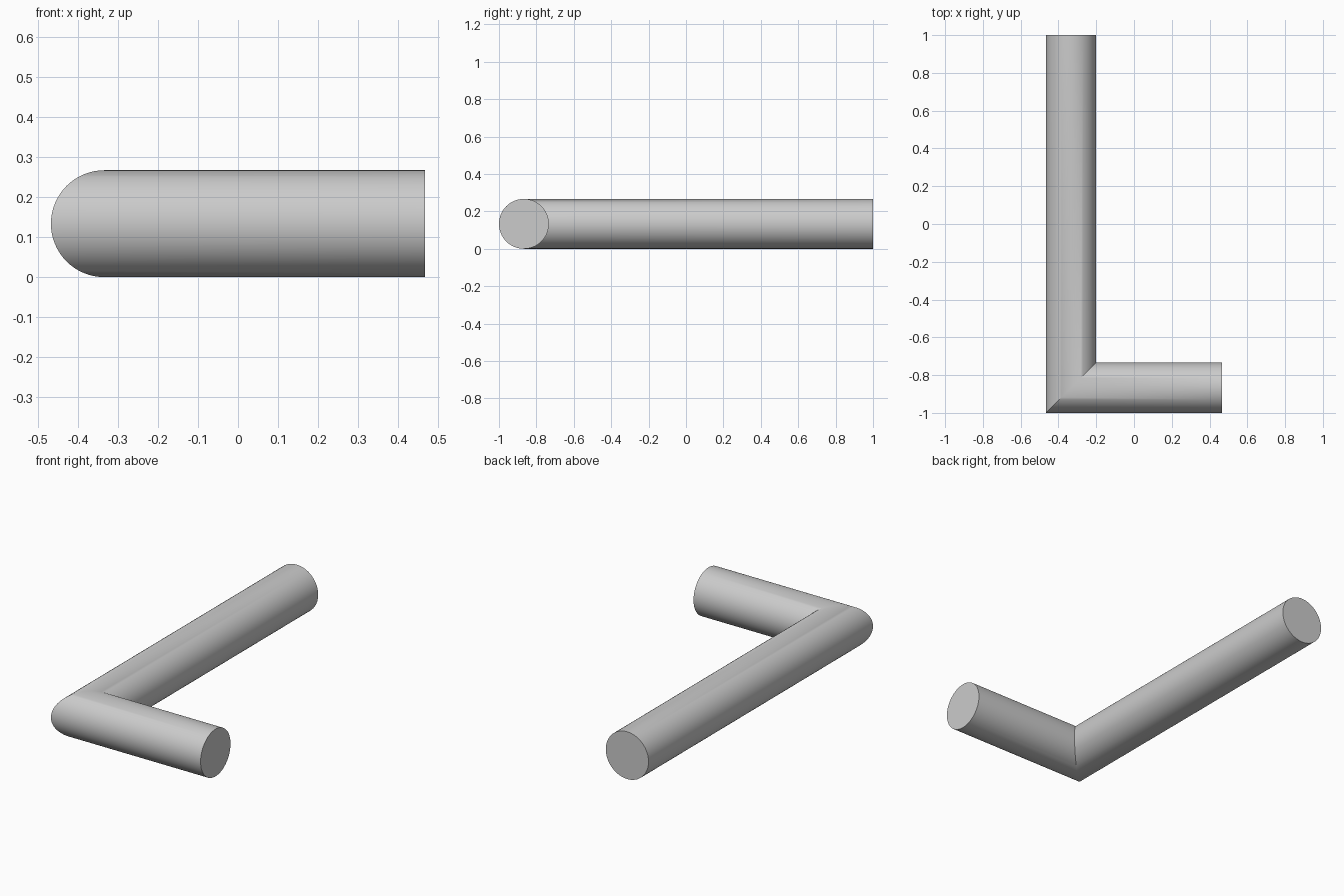
import bpy, bmesh
from math import cos, sin, tau

if "Cube" in bpy.data.objects:
    bpy.data.objects.remove(bpy.data.objects["Cube"])

R = 0.1333      # pipe radius
SIDES = 64
CX, CY = -0.3333, -0.8667   # centreline corner

bm = bmesh.new()


def ring(fn):
    """Circle of vertices; fn maps the sideways offset to (x, y)."""
    verts = []
    for i in range(SIDES):
        a = tau * i / SIDES
        verts.append(bm.verts.new((*fn(R * cos(a)), R + R * sin(a))))
    return verts


# Long leg end, mitred elbow, short leg end
rings = [
    ring(lambda o: (CX + o, 1.0)),
    ring(lambda o: (CX + o, CY + o)),
    ring(lambda o: (0.4667, CY + o)),
]

# Pipe walls
for a, b in zip(rings, rings[1:]):
    for i in range(SIDES):
        j = (i + 1) % SIDES
        bm.faces.new((a[i], a[j], b[j], b[i]))

# Flat end caps
bm.faces.new(rings[0])
bm.faces.new(rings[-1])
bmesh.ops.recalc_face_normals(bm, faces=bm.faces)

mesh = bpy.data.meshes.new("elbow_pipe")
bm.to_mesh(mesh)
bm.free()
pipe = bpy.data.objects.new("elbow_pipe", mesh)
bpy.context.collection.objects.link(pipe)

# Smooth walls, crisp mitre and end rims
bpy.context.view_layer.objects.active = pipe
pipe.select_set(True)
bpy.ops.object.shade_smooth_by_angle()
